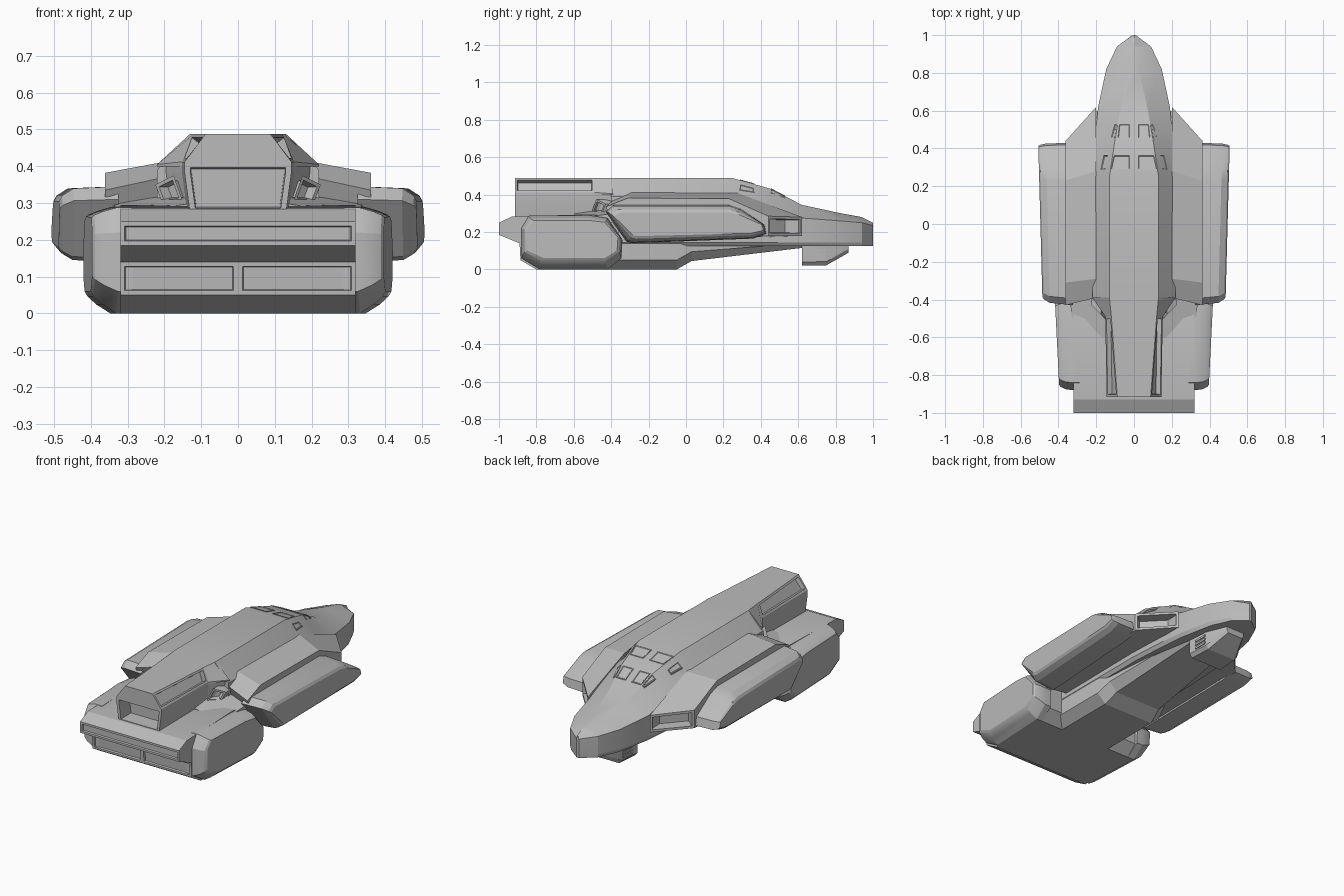
import bpy, bmesh
from mathutils import Vector
from mathutils.bvhtree import BVHTree

cube = bpy.data.objects.get("Cube")
if cube:
    bpy.data.objects.remove(cube, do_unlink=True)

hull_grey = bpy.data.materials.new("hull_grey")
hull_grey.use_nodes = True
hull_grey.diffuse_color = (0.5, 0.5, 0.5, 1)
bsdf = hull_grey.node_tree.nodes["Principled BSDF"]
bsdf.inputs["Base Color"].default_value = (0.5, 0.5, 0.5, 1)
bsdf.inputs["Roughness"].default_value = 0.7
parts = []


def loft(name, rings, mirror=False, panels=()):
    """Skin closed rings of equal length; panels are (face test, border, depth, joined)."""
    bm = bmesh.new()
    loops = [[bm.verts.new(p) for p in ring] for ring in rings]
    n = len(loops[0])
    for a, b in zip(loops, loops[1:]):
        for i in range(n):
            bm.faces.new((a[i], a[(i + 1) % n], b[(i + 1) % n], b[i]))
    bm.faces.new(loops[0])
    bm.faces.new(loops[-1])
    bmesh.ops.remove_doubles(bm, verts=bm.verts, dist=0.0005)
    bmesh.ops.recalc_face_normals(bm, faces=bm.faces)
    for test, border, depth, joined in panels:
        bm.normal_update()
        faces = [f for f in bm.faces if test(f.calc_center_median(), f.normal)]
        groups = [faces] if joined else [[f] for f in faces]
        for group in groups:
            bmesh.ops.inset_region(bm, faces=group, thickness=border, use_even_offset=True)
            bmesh.ops.inset_region(bm, faces=group, thickness=0.003, depth=-depth,
                                   use_even_offset=True)
    mesh = bpy.data.meshes.new(name)
    bm.to_mesh(mesh)
    bm.free()
    mesh.materials.append(hull_grey)
    obj = bpy.data.objects.new(name, mesh)
    bpy.context.collection.objects.link(obj)
    if mirror:
        obj.modifiers.new("Mirror", 'MIRROR').use_mirror_merge = False
    parts.append(obj)
    return obj


def section(y, half):
    """Symmetric cross-section at y from half-profile points (x, z)."""
    return [(x, y, z) for x, z in half] + [(-x, y, z) for x, z in reversed(half)]


def side(x, profile, sy=1.0, sz=1.0, centre=(0, 0), taper=0.0):
    """Side profile (y, z) at x, shrunk around a centre and narrowing to the stern."""
    cy, cz = centre
    return [(x + taper * (y - cy), cy + (y - cy) * sy, cz + (z - cz) * sz)
            for y, z in profile]


# Fuselage: y, top half-width, top z, shoulder half-width, shoulder z
stations = [
    (-0.40, 0.13, 0.488, 0.22, 0.39), (0.25, 0.13, 0.488, 0.22, 0.39),
    (0.45, 0.10, 0.432, 0.207, 0.33), (0.62, 0.07, 0.345, 0.19, 0.275),
    (0.82, 0.025, 0.302, 0.147, 0.26), (0.94, 0.006, 0.28, 0.09, 0.25),
    (1.0, 0.004, 0.25, 0.008, 0.235)]
fuselage = loft("fuselage", [
    section(y, [(wt, zt), (ws, zs), (ws, 0.145), (ws * 0.93, 0.125)])
    for y, wt, zt, ws, zs in stations])

# Belly keel rising towards the nose
loft("belly_keel", [
    section(y, [(w, 0.14), (w, z + 0.05), (w * 0.75, z)])
    for y, w, z in [(-0.5, 0.22, 0), (-0.05, 0.22, 0), (0.03, 0.2, 0.045),
                    (0.62, 0.15, 0.115)]])

# Chin sensor with side vents
loft("chin_sensor", [
    section(y, [(w, 0.14), (w, z + 0.02), (w * 0.85, z)])
    for y, w, z in [(0.62, 0.12, 0.02), (0.75, 0.11, 0.022), (0.87, 0.06, 0.09)]])
for i in range(3):
    z = 0.048 + i * 0.022
    loft("chin_vent", [[(x - 0.08 * (y - 0.67), y, z + dz) for y, dz in
                        [(0.67, 0), (0.745, 0.006), (0.745, 0.018), (0.67, 0.012)]]
                       for x in (0.105, 0.122)], mirror=True)

# Cockpit windows laid on the nose surface
bpy.context.view_layer.update()
surface = BVHTree.FromObject(fuselage, bpy.context.evaluated_depsgraph_get())


def window(corners):
    hits = [surface.ray_cast(Vector((x, y, 1)), Vector((0, 0, -1)))[0] for x, y in corners]
    rings = [[p + Vector((0, 0, dz)) for p in hits] for dz in (-0.003, 0.004)]
    loft("cockpit_window", rings, mirror=True,
         panels=[(lambda c, n: n.z > 0.5, 0.003, 0.003, True)])


window([(0.02, 0.29), (0.125, 0.29), (0.108, 0.365), (0.02, 0.365)])
window([(0.15, 0.29), (0.178, 0.285), (0.16, 0.365), (0.138, 0.365)])
window([(0.02, 0.455), (0.088, 0.455), (0.08, 0.53), (0.02, 0.53)])
window([(0.1, 0.455), (0.124, 0.455), (0.102, 0.53), (0.09, 0.53)])

# Tail spine with long side recesses, and the exhaust housing below it
loft("tail_spine", [
    section(y, [(wt, 0.488), (ws, zs), (ws, 0.4)])
    for y, wt, ws, zs in [(-0.39, 0.13, 0.22, 0.405), (-0.49, 0.12, 0.152, 0.412),
                          (-0.915, 0.088, 0.145, 0.412)]],
    panels=[(lambda c, n: c.y < -0.6 and abs(n.x) > 0.5 and n.z > 0.2, 0.012, 0.025, False)])
loft("tail_housing", [
    section(y, [(w, 0.412), (w, 0.38), (w - 0.015, 0.27)])
    for y, w in [(-0.39, 0.2), (-0.49, 0.152), (-0.915, 0.145)]],
    panels=[(lambda c, n: n.y < -0.9, 0.016, 0.09, True)])

# Boxed side exhausts where the tail meets the wings
exhaust = [(0.15, -0.505, 0.305), (0.205, -0.45, 0.298), (0.225, -0.43, 0.35),
           (0.175, -0.48, 0.375)]
loft("side_exhaust", [[(x, y + dy, z) for x, y, z in exhaust] for dy in (0, 0.12)],
     mirror=True, panels=[(lambda c, n: c.y < -0.46, 0.01, 0.03, True)])

# Wing root cap with a slanted air intake at its front
cap_in = [(-0.39, 0.37), (-0.29, 0.412), (0.28, 0.408), (0.62, 0.28), (0.62, 0.18), (-0.32, 0.17)]
cap_out = [(-0.43, 0.335), (-0.31, 0.382), (0.23, 0.378), (0.44, 0.285), (0.44, 0.18), (-0.32, 0.15)]
loft("wing_root", [side(0.2, cap_in), side(0.362, cap_out)], mirror=True,
     panels=[(lambda c, n: c.y > 0.45 and n.y > 0.5 and abs(n.z) < 0.3, 0.014, 0.06, True)])

# Outer wing pods with chamfered edges
pod = [(-0.43, 0.31), (-0.395, 0.345), (0.23, 0.345), (0.29, 0.325), (0.42, 0.24),
       (0.43, 0.19), (0.36, 0.165), (-0.29, 0.14), (-0.32, 0.15)]
mid = (0.2, 0.24)
loft("wing_pod", [side(x, pod, sy, sz, mid, 0.025) for x, sy, sz in
                  [(0.34, 1, 1), (0.462, 0.98, 0.95), (0.493, 0.95, 0.76),
                   (0.501, 0.93, 0.62)]], mirror=True)

# Engine block across the stern with framed exhaust panels
block = [(-0.93, 0.283), (-1, 0.25), (-1, 0.185), (-0.89, 0.14), (-0.885, 0.05),
         (-0.8, 0), (-0.42, 0), (-0.36, 0.06), (-0.36, 0.26), (-0.5, 0.295)]
loft("engine_block", [side(x, block) for x in (-0.32, 0, 0.32)],
     panels=[(lambda c, n: c.y < -0.98, 0.012, 0.01, True),
             (lambda c, n: n.y < -0.9 and c.z < 0.14, 0.012, 0.01, False)])

# Faceted engine side pods
engine = [(-0.88, 0.06), (-0.78, 0), (-0.42, 0), (-0.345, 0.06), (-0.34, 0.16),
          (-0.42, 0.275), (-0.52, 0.29), (-0.84, 0.288), (-0.88, 0.22)]
mid = (-0.58, 0.2)
loft("engine_pod", [side(x, engine, sy, sz, mid, 0.045) for x, sy, sz in
                    [(0.3, 1, 1), (0.34, 1, 1), (0.378, 0.98, 0.88),
                     (0.402, 0.94, 0.77), (0.41, 0.9, 0.7)]], mirror=True)

# Sloped fairing over the engine block
loft("engine_fairing", [
    [(0.12, y, 0.27), (0.12, y, z), (w, y, z - 0.03), (w, y, 0.25)]
    for y, z, w in [(-0.6, 0.3, 0.32), (-0.5, 0.315, 0.33), (-0.38, 0.33, 0.34)]], mirror=True)

# Shade smooth with sharp creases
bpy.ops.object.select_all(action='DESELECT')
for obj in parts:
    obj.select_set(True)
bpy.context.view_layer.objects.active = parts[0]
bpy.ops.object.shade_smooth_by_angle(angle=0.35)
